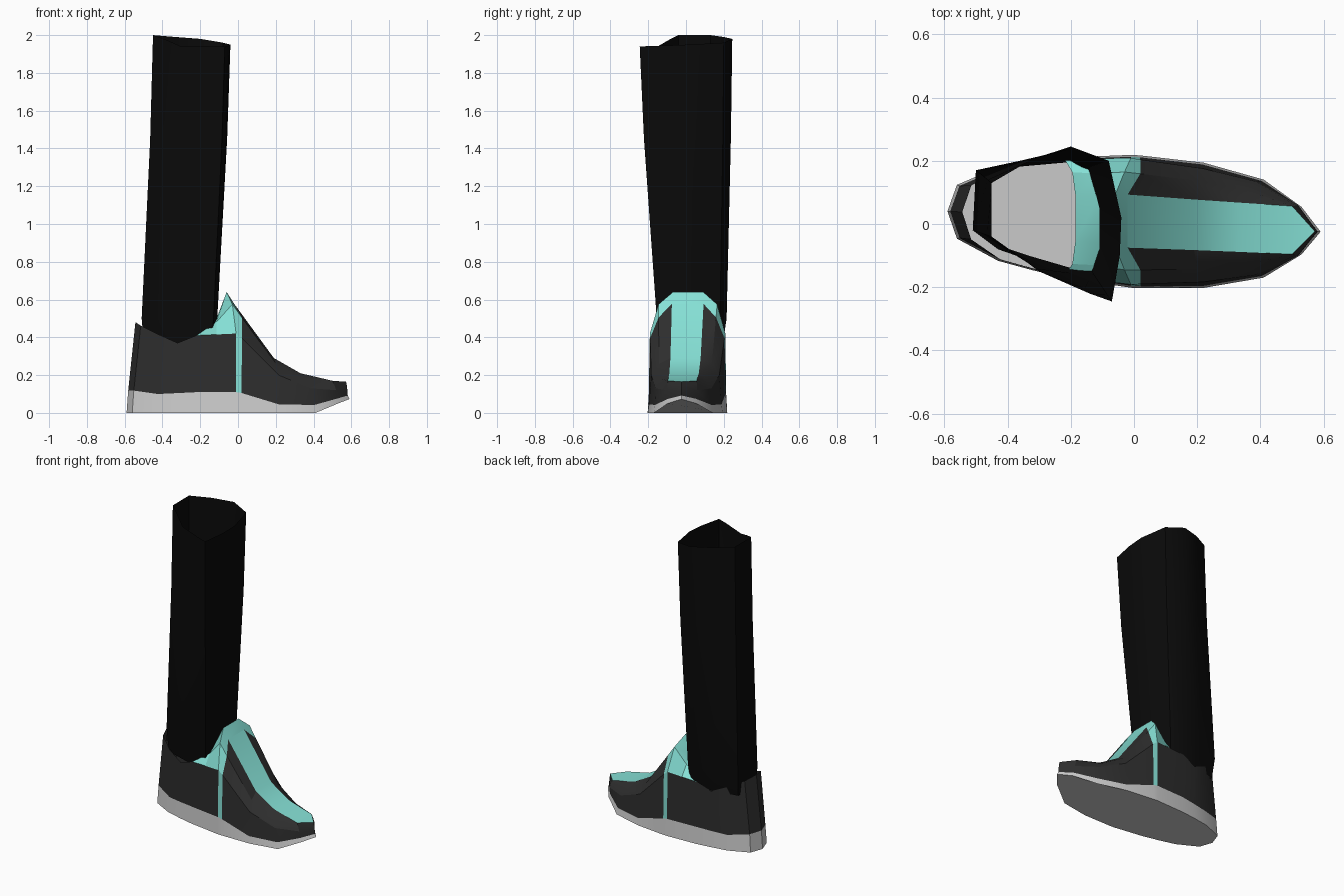
import bpy, bmesh, math

if "Cube" in bpy.data.objects:
    bpy.data.objects.remove(bpy.data.objects["Cube"])

def material(name, rgb):
    m = bpy.data.materials.new(name)
    m.diffuse_color = (*rgb, 1)
    m.use_nodes = True
    m.node_tree.nodes["Principled BSDF"].inputs["Base Color"].default_value = m.diffuse_color
    return m

DARK = material("charcoal", (.027, .027, .027))
BLACK = material("black", (.003, .003, .003))
TEAL = material("teal", (.24, .76, .68))

def loft(name, rows, mat=None, closed=False, caps=False, angle=25):
    """Skin quads between rows of points."""
    bm = bmesh.new()
    vs = [[bm.verts.new(p) for p in r] for r in rows]
    n = len(rows[0])
    for a, b in zip(vs, vs[1:]):
        for i in range(n if closed else n - 1):
            j = (i + 1) % n
            bm.faces.new((a[i], a[j], b[j], b[i]))
    if caps:
        bm.faces.new(vs[0])
        bm.faces.new(vs[-1])
    bmesh.ops.remove_doubles(bm, verts=bm.verts, dist=.0005)
    bmesh.ops.recalc_face_normals(bm, faces=bm.faces)
    me = bpy.data.meshes.new(name)
    bm.to_mesh(me)
    bm.free()
    ob = bpy.data.objects.new(name, me)
    bpy.context.collection.objects.link(ob)
    if mat:
        me.materials.append(mat)
    bpy.context.view_layer.objects.active = ob
    ob.select_set(True)
    bpy.ops.object.shade_smooth_by_angle(angle=math.radians(angle))
    ob.select_set(False)
    return ob

def pt(x, w, z, side=1):
    # the foot's centre line runs slightly diagonally
    return (x, .008 - .055 * x + side * w, z)

def around(half):
    """Half outline from heel to toe -> full closed loop."""
    return [pt(*p) for p in half] + [pt(*p, -1) for p in half[-2:0:-1]]

def arch(half):
    """Half section from base to crown -> full section."""
    return [pt(*p) for p in half] + [pt(*p, -1) for p in reversed(half)]

# sole: x, half width, bottom z, top z
SOLE = [(-.59, 0, 0, .12), (-.56, .085, 0, .118), (-.43, .148, 0, .10),
        (-.32, .172, 0, .105), (-.22, .19, 0, .11), (-.01, .21, 0, .11),
        (.02, .21, 0, .105), (.22, .198, 0, .045), (.41, .155, 0, .042),
        (.53, .075, .05, .075), (.59, 0, .073, .092)]
top_edge = [(x * .985, w * .97, t) for x, w, b, t in SOLE]
loft("sole", [around([(x, w, b) for x, w, b, t in SOLE]), around(top_edge)],
     closed=True, caps=True)

# heel quarter: open wall from one side round the heel to the other
collar = [(-.543, 0, .48), (-.515, .085, .462), (-.42, .145, .415),
          (-.32, .168, .37), (-.22, .185, .41), (-.01, .2, .42)]
def wrap(half):
    return [pt(*p) for p in half[::-1]] + [pt(*p, -1) for p in half[1:]]
loft("heel_quarter", [wrap(top_edge[:6]), wrap(collar)], DARK)

# forefoot sections: base, side, shoulder, band edge
back = [top_edge[5], (-.01, .2, .42), (-.03, .155, .575), (-.06, .08, .64)]
front = [top_edge[6], (.02, .197, .395), (.02, .152, .505), (-.02, .084, .577)]
sections = [front,
            [top_edge[7], (.215, .18, .2), (.2, .14, .26), (.19, .08, .29)],
            [top_edge[8], (.385, .148, .13), (.35, .12, .18), (.33, .078, .21)],
            [top_edge[9], (.52, .079, .12), (.51, .078, .15), (.5, .076, .17)],
            [top_edge[10], (.58, 0, .11), (.577, 0, .14), (.572, 0, .165)]]

# teal strap over the instep, dark side panels, teal centre band
loft("instep_strap", [arch(back), arch(front)], TEAL)
for side, label in ((1, "left"), (-1, "right")):
    loft("forefoot_panel_" + label, [[pt(*p, side) for p in s] for s in sections], DARK)
loft("centre_band", [[pt(*s[3]), pt(*s[3], -1)] for s in sections], TEAL)

# tongue lining sloping from the strap down into the shoe
loft("tongue_lining", [arch(back[1:]),
     arch([(-.115, .193, .415), (-.115, .145, .48), (-.11, .075, .51)]),
     arch([(-.22, .185, .41), (-.195, .145, .41), (-.185, .07, .42)])], TEAL)

# leg tube, open at the top
TOP = [(-.45, .13, 2), (-.33, .2, 1.99), (-.2, .245, 1.98), (-.08, .2, 1.96),
       (-.04, .02, 1.95), (-.045, -.1, 1.945), (-.07, -.245, 1.94),
       (-.14, -.22, 1.94), (-.3, -.15, 1.94), (-.38, -.09, 1.975), (-.45, -.04, 2)]
LOW = [(-.5, .17), (-.36, .2), (-.2, .215), (-.14, .18), (-.11, .05), (-.11, -.08),
       (-.13, -.155), (-.2, -.155), (-.33, -.115), (-.43, -.08), (-.51, -.02)]
def ring(f, z):
    return [(a + (t[0] - a) * f, b + (t[1] - b) * f, z) for (a, b), t in zip(LOW, TOP)]
hem = [(-.3 + (a + .3) * .95, .02 + (b - .02) * .9, .37) for a, b in LOW]
loft("leg", [hem, ring(0, .5), ring(.75, 1.45), TOP], BLACK, closed=True, angle=40)
